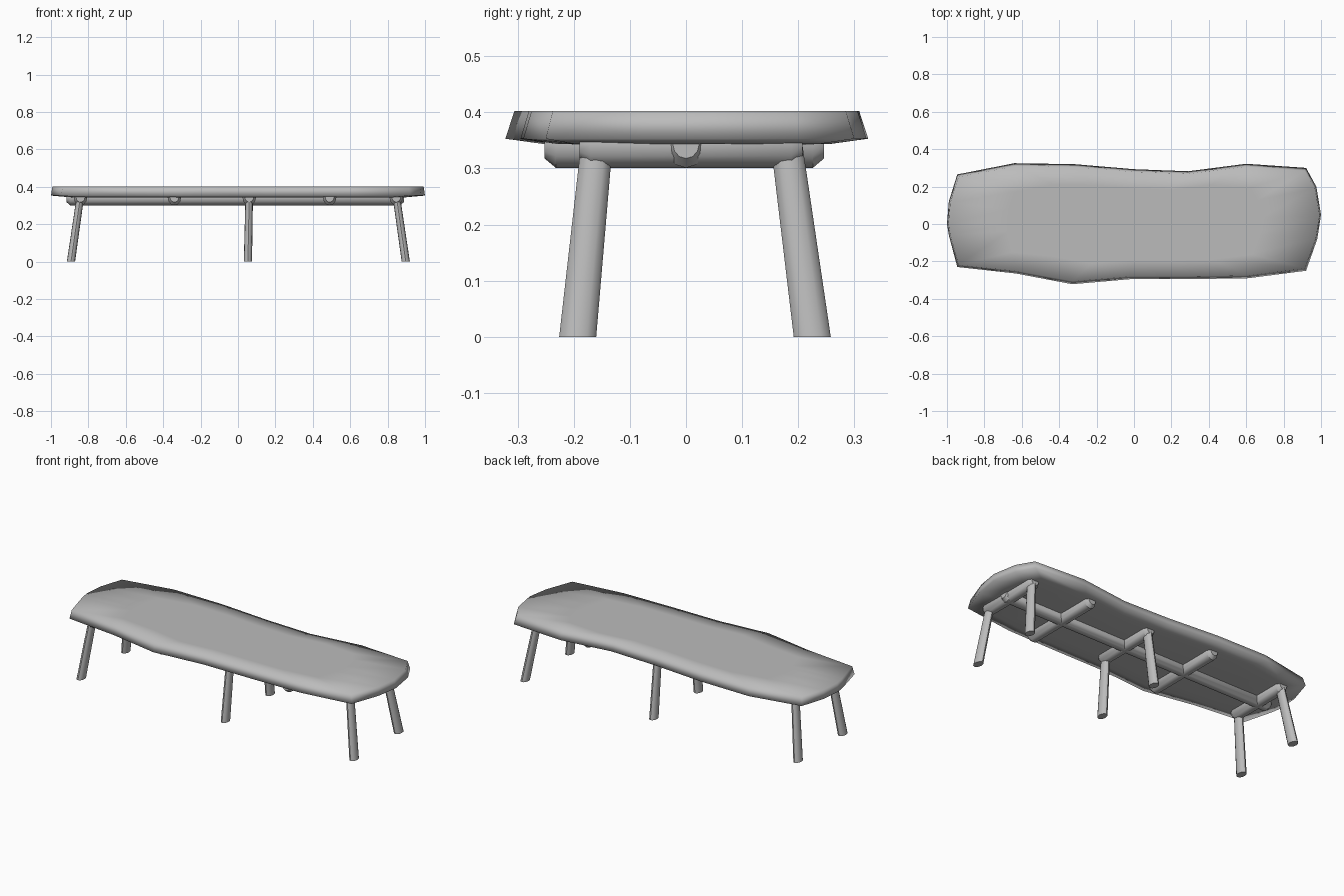
import bpy
import bmesh
from math import cos, sin, pi, radians
from mathutils import Vector

if "Cube" in bpy.data.objects:
    bpy.data.objects.remove(bpy.data.objects["Cube"], do_unlink=True)

grey = bpy.data.materials.new("plain_grey")
grey.use_nodes = True
grey.diffuse_color = (0.5, 0.5, 0.5, 1)
grey.node_tree.nodes["Principled BSDF"].inputs["Base Color"].default_value = (0.5, 0.5, 0.5, 1)


def loft(name, rings, angle):
    """Skin a stack of equal-sized point rings, cap both ends, shade smooth."""
    bm = bmesh.new()
    loops = [[bm.verts.new(p) for p in ring] for ring in rings]
    for low, high in zip(loops, loops[1:]):
        for i in range(len(low)):
            j = (i + 1) % len(low)
            bm.faces.new((low[i], low[j], high[j], high[i]))
    bm.faces.new(loops[0][::-1])
    bm.faces.new(loops[-1])
    bmesh.ops.recalc_face_normals(bm, faces=bm.faces[:])
    mesh = bpy.data.meshes.new(name)
    bm.to_mesh(mesh)
    bm.free()
    mesh.materials.append(grey)
    obj = bpy.data.objects.new(name, mesh)
    bpy.context.collection.objects.link(obj)
    bpy.ops.object.select_all(action='DESELECT')
    obj.select_set(True)
    bpy.context.view_layer.objects.active = obj
    bpy.ops.object.shade_smooth_by_angle(angle=radians(angle))
    return obj


def oval(centre, u, v, sides=12):
    """Ring of points around centre, with half axes u and v."""
    return [Vector(centre) + Vector(u) * cos(2 * pi * i / sides) + Vector(v) * sin(2 * pi * i / sides)
            for i in range(sides)]


# Slab top: wavy natural outline, flared towards its lower edge
outline = [(-1, 0), (-0.99, 0.12), (-0.945, 0.265), (-0.64, 0.325), (-0.32, 0.32),
           (0, 0.293), (0.29, 0.282), (0.6, 0.322), (0.92, 0.30), (0.975, 0.2),
           (1, 0.05), (0.98, -0.08), (0.92, -0.25), (0.61, -0.29), (0.3, -0.295),
           (-0.02, -0.295), (-0.33, -0.322), (-0.63, -0.265), (-0.945, -0.23), (-0.99, -0.06)]


def slab_ring(sx, sy, z):
    return [(x * sx, y * sy, z) for x, y in outline]


loft("slab_top", [slab_ring(0.7, 0.6, 0.342), slab_ring(0.9, 0.8, 0.344),
                  slab_ring(1, 1, 0.353), slab_ring(0.992, 0.95, 0.402),
                  slab_ring(0.68, 0.65, 0.402)], 180)


# Round bars under the slab with chamfered ends
def bar(name, start, end, half_width=0.036):
    start, end = Vector(start), Vector(end)
    along = (end - start).normalized()
    side = along.cross(Vector((0, 0, 1))) * half_width
    up = Vector((0, 0, 0.042))
    inset = along * 0.02
    loft(name, [oval(start, side * 0.65, up * 0.6), oval(start + inset, side, up),
                oval(end - inset, side, up), oval(end, side * 0.65, up * 0.6)], 35)


bar("long_rail", (-0.917, 0, 0.343), (0.887, 0, 0.343))
for side, x in (("right", -0.34), ("left", 0.49)):
    bar(side + "_cross_rail", (x, -0.252, 0.343), (x, 0.246, 0.343))

# Three pairs of splayed legs, each pair joined by a short bar
for place, top_x, foot_x in (("right", -0.842, -0.893), ("middle", 0.06, 0.053), ("left", 0.846, 0.897)):
    bar(place + "_leg_bar", (top_x, -0.19, 0.343), (top_x, 0.208, 0.343))
    for end, top_y, foot_y in (("front", -0.158, -0.193), ("back", 0.178, 0.225)):
        loft(f"{place}_{end}_leg",
             [oval((foot_x, foot_y, 0), (0.022, 0, 0), (0, 0.033, 0)),
              oval((top_x, top_y, 0.352), (0.02, 0, 0), (0, 0.028, 0))], 40)
